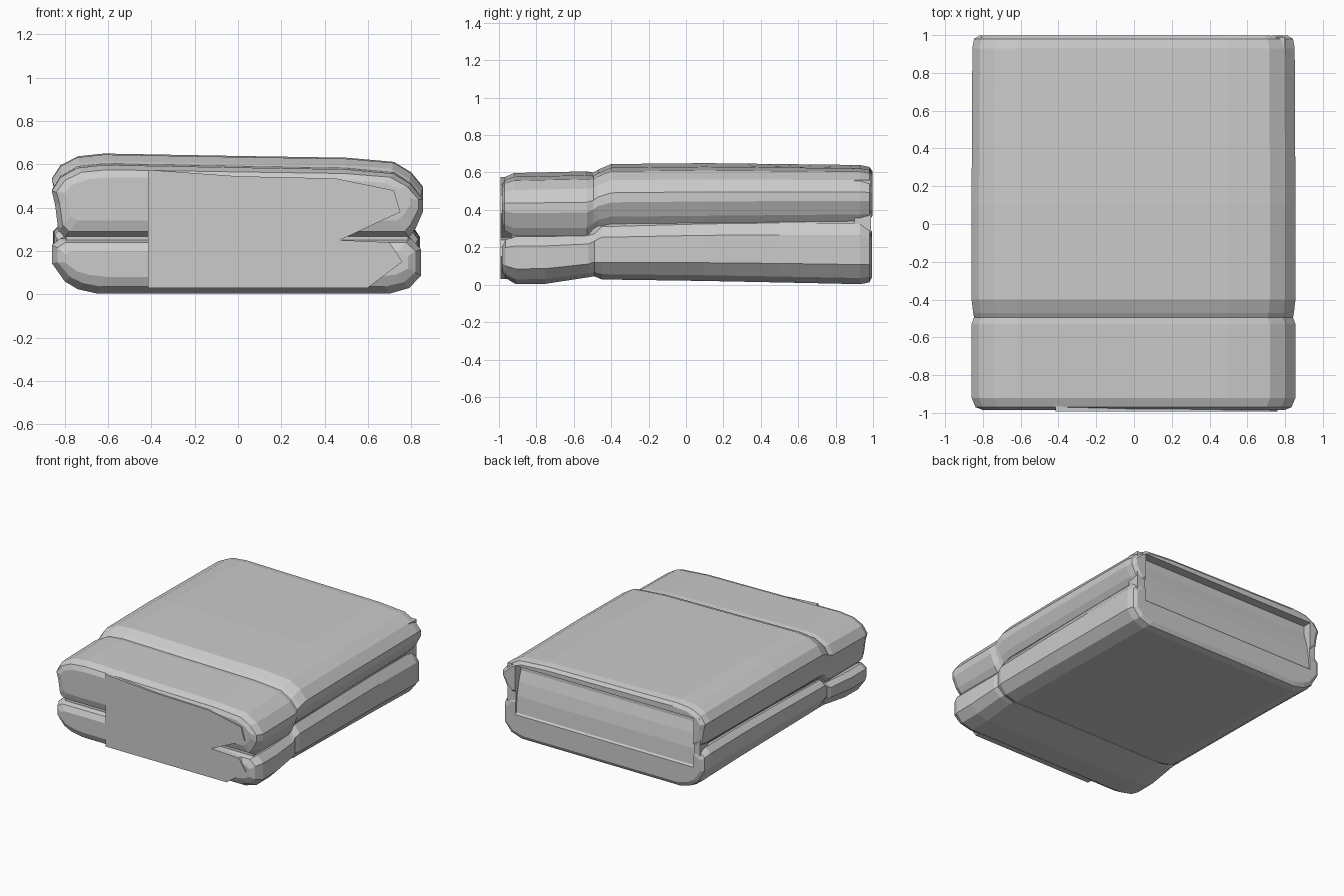
import bpy, bmesh

if "Cube" in bpy.data.objects:
    bpy.data.objects.remove(bpy.data.objects["Cube"])

def skin(name, rings):
    """Closed solid through a list of rings of points."""
    bm = bmesh.new()
    rows = [[bm.verts.new(p) for p in ring] for ring in rings]
    n = len(rows[0])
    for a, b in zip(rows, rows[1:]):
        for i in range(n):
            j = (i + 1) % n
            bm.faces.new((a[i], a[j], b[j], b[i]))
    bm.faces.new(rows[0])
    bm.faces.new(rows[-1])
    bmesh.ops.recalc_face_normals(bm, faces=bm.faces)
    me = bpy.data.meshes.new(name)
    bm.to_mesh(me)
    bm.free()
    ob = bpy.data.objects.new(name, me)
    bpy.context.collection.objects.link(ob)
    return ob

def loft(name, profile, stations):
    """Profile is (x, height fraction); stations are (y, x scale, z low, z high)."""
    return skin(name, [[(x * s, y, lo + t * (hi - lo)) for x, t in profile]
                       for y, s, lo, hi in stations])

def prism_x(name, yz, x0, x1):
    """Outline in y, z extruded along x."""
    return skin(name, [[(x, y, z) for y, z in yz] for x in (x0, x1)])

# Upper folded layer, slightly higher on the left, with a step near the front
upper_profile = [(-.80, 0), (-.83, .10), (-.845, .45), (-.86, .64), (-.82, .83), (-.74, .96),
                 (-.62, 1.0), (0, .965), (.5, .94), (.72, .88), (.80, .73), (.855, .52),
                 (.855, .36), (.82, .12), (.79, 0)]
upper = loft("upper_layer", upper_profile, [
    (-.985, .93, .34, .54), (-.97, .975, .29, .575), (-.92, 1, .262, .597), (-.53, 1, .262, .606),
    (-.495, .985, .29, .60), (-.47, .99, .31, .615), (-.40, 1, .325, .645), (.1, 1, .33, .65),
    (.93, .995, .34, .64), (.98, .985, .345, .63), (.998, .95, .37, .605)])

# Lower folded layer, resting on the floor
lower_profile = [(-.82, 1), (-.86, .88), (-.86, .55), (-.80, .22), (-.74, .08), (-.65, 0),
                 (.70, 0), (.79, .10), (.845, .32), (.845, .80), (.80, 1)]
lower = loft("lower_layer", lower_profile, [
    (-.985, .93, .08, .20), (-.965, .97, .035, .24), (-.91, 1, .003, .258), (-.75, 1, .005, .258),
    (-.52, .985, .04, .262), (-.49, .97, .045, .28), (-.45, .985, .028, .31), (.1, .99, .02, .325),
    (.5, .99, .012, .33), (.93, .995, .003, .33), (.98, .98, .012, .31), (.995, .95, .04, .28)])

# Filling between the two layers, bulging out at the rear
core_yz = [(-.93, .10), (-.93, .50), (.93, .50), (.955, .42), (.975, .32), (.985, .2), (.97, .08)]
prism_x("core", core_yz, -.795, .785)

# Flat front panel that bridges both layers, tapering into the right-hand fold
panel = [(-.415, .03), (.60, .03), (.76, .15), (.70, .24), (.47, .25), (.75, .38), (.72, .48),
         (.45, .535), (0, .545), (-.415, .575)]
skin("front_panel", [[(x, y, z) for x, z in panel] for y in (-.992, -.90)])

# Narrow recess under the rear lip, leaving posts at the two rear corners
recess_yz = [(1.05, .56), (.93, .56), (.93, .50), (.955, .42), (.975, .32), (.985, .2),
             (1.05, .12)]
cutter = prism_x("rear_recess_cutter", recess_yz, -.76, .73)
cutter.hide_render = True
cutter.hide_set(True)
for ob in (upper, lower):
    mod = ob.modifiers.new("rear_recess", 'BOOLEAN')
    mod.operation = 'DIFFERENCE'
    mod.object = cutter
    mod.solver = 'EXACT'

# Rear corner posts joining the layers
post_yz = [(.90, .12), (.975, .12), (.99, .2), (.99, .56), (.90, .56)]
for name, x0, x1 in (("rear_post_left", -.81, -.76), ("rear_post_right", .73, .80)):
    prism_x(name, post_yz, x0, x1)
